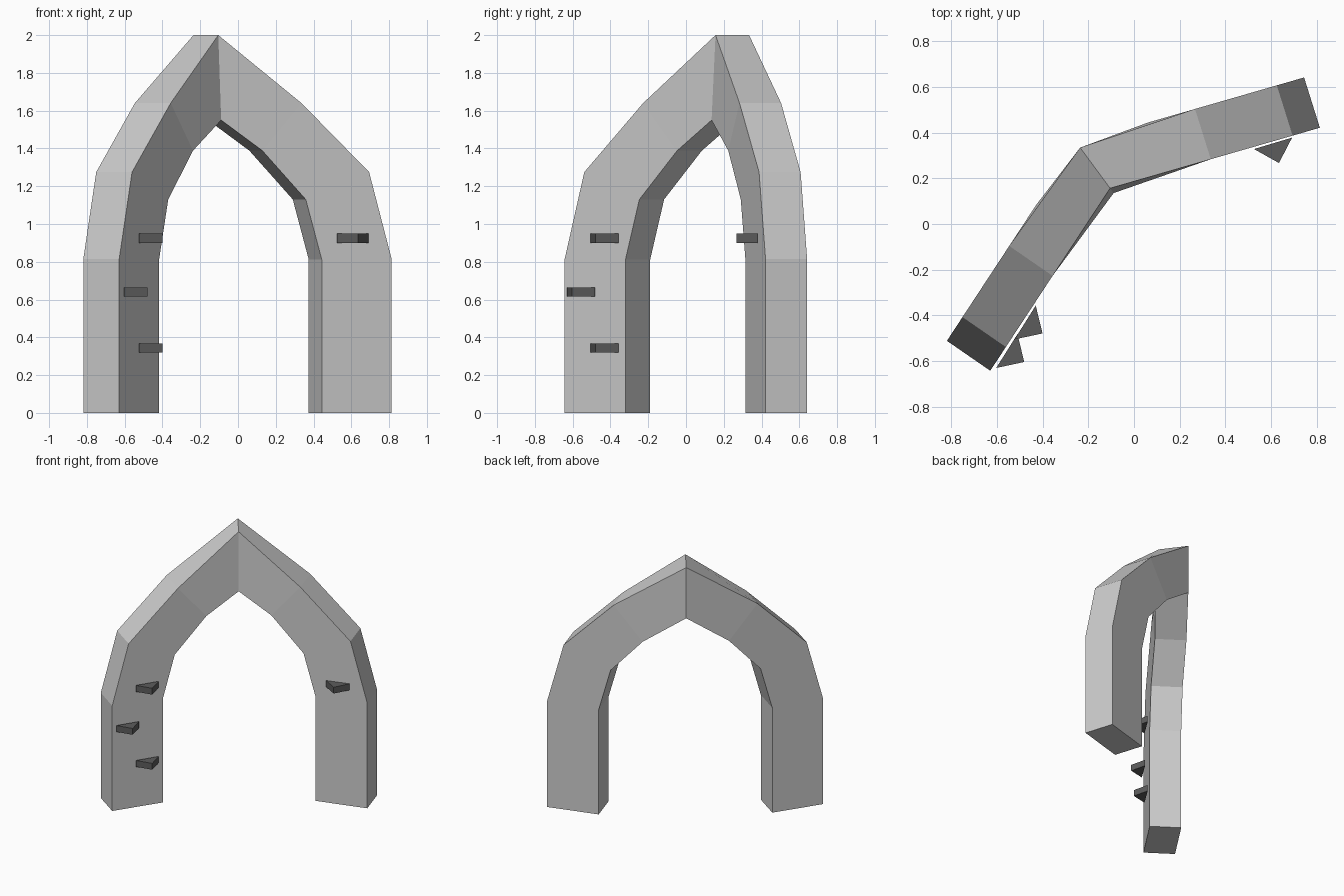
import bpy, bmesh, math
from mathutils import Vector

if "Cube" in bpy.data.objects:
    bpy.data.objects.remove(bpy.data.objects["Cube"])


def material(name, value):
    m = bpy.data.materials.new(name)
    m.diffuse_color = (value, value, value, 1)
    m.use_nodes = True
    m.node_tree.nodes["Principled BSDF"].inputs["Base Color"].default_value = m.diffuse_color
    return m


STONE = material("light grey", 0.60)
DARK = material("dark grey", 0.107)


def make_object(name, bm, mat):
    bmesh.ops.recalc_face_normals(bm, faces=bm.faces[:])
    me = bpy.data.meshes.new(name)
    bm.to_mesh(me)
    bm.free()
    me.materials.append(mat)
    ob = bpy.data.objects.new(name, me)
    bpy.context.collection.objects.link(ob)
    return ob


# Folded pointed arch: right half in its own symmetric frame, then mirrored
FOLD, END = Vector((0, 0.188)), Vector((0.896, -0.1435))  # front wall line
DEPTH = Vector((0.075, 0.218))                            # front to back
# (fraction along the wall, height)
OUTER = [(0.48, 1.64), (0.87, 1.275), (1, 0.815), (1, 0)]
INNER = [(0.255, 1.388), (0.505, 1.13), (0.597, 0.812), (0.597, 0)]

bm = bmesh.new()
# each ring: outer front, outer back, inner back, inner front; first is the mitre
rings = [[bm.verts.new(p) for p in
          ((0, 0.188, 2), (0, 0.409, 2), (0, 0.409, 1.607), (0, 0.162, 1.55))]]
for (to, zo), (ti, zi) in zip(OUTER, INNER):
    o, i = FOLD.lerp(END, to), FOLD.lerp(END, ti)
    rings.append([bm.verts.new((p.x, p.y, z)) for p, z in
                  ((o, zo), (o + DEPTH, zo), (i + DEPTH, zi), (i, zi))])
for a, b in zip(rings, rings[1:]):
    for k in range(4):
        n = (k + 1) % 4
        bm.faces.new((a[k], a[n], b[n], b[k]))
bm.faces.new(rings[-1])
arch = make_object("folded_arch", bm, STONE)
arch.location = (0.007, 0.005, 0)
arch.rotation_euler.z = math.radians(36.4)
mirror = arch.modifiers.new("mirror", 'MIRROR')
mirror.use_axis[0] = True
mirror.use_clip = True


# Small triangular pegs standing on the front walls
def peg(name, start, end, z, height=0.09, thick=0.049):
    s, e = Vector(start), Vector(end)
    d = (e - s).normalized()
    tip = (s + e) / 2 + Vector((d.y, -d.x)) * height
    bm = bmesh.new()
    low, high = ([bm.verts.new((p.x, p.y, z + h)) for p in (s, e, tip)]
                 for h in (-thick / 2, thick / 2))
    bm.faces.new(low)
    bm.faces.new(high)
    for k in range(3):
        n = (k + 1) % 3
        bm.faces.new((low[k], low[n], high[n], high[k]))
    make_object(name, bm, DARK)


peg("right_peg", (0.525, 0.328), (0.692, 0.378), 0.925)
peg("left_upper_peg", (-0.523, -0.505), (-0.43, -0.357), 0.925)
peg("left_middle_peg", (-0.603, -0.63), (-0.51, -0.482), 0.64)
peg("left_lower_peg", (-0.523, -0.505), (-0.43, -0.357), 0.343)
